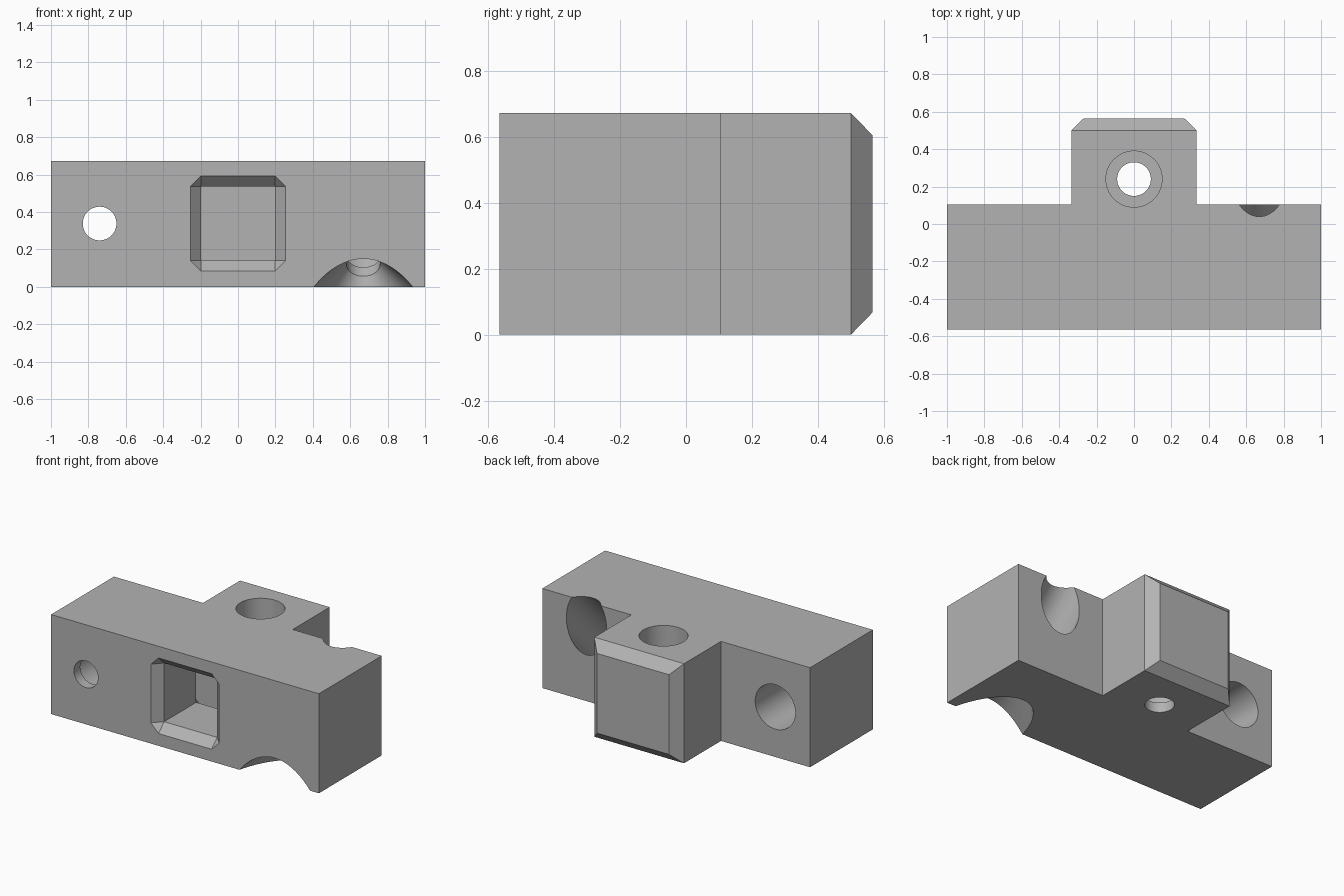
import bpy, bmesh, math
from mathutils import Vector, Matrix

if "Cube" in bpy.data.objects:
    bpy.data.objects.remove(bpy.data.objects["Cube"])

H = 0.672                      # block height
FRONT, BACK = -0.565, 0.105    # main bar depth
LIP = 0.067                    # thin wall left at the narrow end of each hole

grey = bpy.data.materials.new("plain grey")
grey.diffuse_color = (0.45, 0.45, 0.45, 1)
grey.use_nodes = True
grey.node_tree.nodes["Principled BSDF"].inputs["Base Color"].default_value = grey.diffuse_color


def make_object(name, bm):
    bmesh.ops.recalc_face_normals(bm, faces=bm.faces[:])
    mesh = bpy.data.meshes.new(name)
    bm.to_mesh(mesh)
    bm.free()
    mesh.materials.append(grey)
    ob = bpy.data.objects.new(name, mesh)
    bpy.context.collection.objects.link(ob)
    return ob


def loft(name, rings):
    """Skin equal-length rings of points and cap both ends."""
    bm = bmesh.new()
    rows = [[bm.verts.new(p) for p in ring] for ring in rings]
    n = len(rows[0])
    for a, b in zip(rows, rows[1:]):
        for i in range(n):
            j = (i + 1) % n
            bm.faces.new((a[i], a[j], b[j], b[i]))
    bm.faces.new(rows[0])
    bm.faces.new(rows[-1])
    bmesh.ops.remove_doubles(bm, verts=bm.verts[:], dist=1e-5)
    return make_object(name, bm)


def lathe(name, origin, axis, profile, n=72):
    """Turned cutter: profile is (distance along axis, radius)."""
    turn = Matrix.Translation(origin) @ Vector(axis).to_track_quat('Z', 'Y').to_matrix().to_4x4()
    angles = [2 * math.pi * (i + 0.5) / n for i in range(n)]
    return loft(name, [[turn @ Vector((r * math.cos(t), r * math.sin(t), s)) for t in angles]
                       for s, r in profile])


# T-shaped block: bar with a tab at the back
bm = bmesh.new()
outline = [(-1, FRONT), (1, FRONT), (1, BACK), (0.335, BACK), (0.335, 0.5),
           (-0.335, 0.5), (-0.335, BACK), (-1, BACK)]
base = bm.faces.new([bm.verts.new((x, y, 0)) for x, y in outline])
up = bmesh.ops.extrude_face_region(bm, geom=[base])['geom']
bmesh.ops.translate(bm, vec=(0, 0, H), verts=[v for v in up if isinstance(v, bmesh.types.BMVert)])

# chamfered end of the tab
end = next(f for f in bm.faces if all(abs(v.co.y - 0.5) < 1e-5 for v in f.verts))
tip = bmesh.ops.extrude_discrete_faces(bm, faces=[end])['faces'][0]
for v in tip.verts:
    v.co.x -= math.copysign(0.066, v.co.x)
    v.co.z -= math.copysign(0.067, v.co.z - H / 2)
    v.co.y = 0.565
block = make_object("joint_block", bm)


# square socket, flared at the mouth and at the far end
def socket_ring(y, a, b=0.198):
    quarter = [(a, b), (b, a)]
    pts = []
    for sx, sz in ((1, 1), (-1, 1), (-1, -1), (1, -1)):
        corner = [(sx * x, y, 0.338 + sz * z) for x, z in quarter]
        pts += corner if sx * sz > 0 else corner[::-1]
    return pts


socket = loft("socket_cutter", [socket_ring(y, a) for y, a in (
    (FRONT - 0.05, 0.255), (FRONT, 0.255), (FRONT + 0.06, 0.198),
    (-0.163, 0.198), (-0.103, 0.255))])

# stepped bolt holes: through the bar, down the tab, and slanted at the right
bar_hole = lathe("bar_hole_cutter", (-0.74, FRONT, 0.338), (0, 1, 0),
                 [(-0.1, 0.09), (LIP, 0.09), (LIP, 0.15), (0.8, 0.15)])
tab_hole = lathe("tab_hole_cutter", (0, 0.24, 0), (0, 0, 1),
                 [(-0.1, 0.09), (LIP, 0.09), (LIP, 0.15), (0.8, 0.15)])
slant_hole = lathe("slant_hole_cutter", (0.67, -0.30, 0.12), (0, 1, 1),
                   [(-0.45, 0.09 + 0.45 * 0.71), (0, 0.09), (LIP, 0.09),
                    (LIP, 0.15), (1.1, 0.15)])

bpy.context.view_layer.objects.active = block
block.select_set(True)
for cutter in (socket, bar_hole, tab_hole, slant_hole):
    mod = block.modifiers.new(cutter.name, 'BOOLEAN')
    mod.operation = 'DIFFERENCE'
    mod.solver = 'EXACT'
    mod.object = cutter
    bpy.ops.object.modifier_apply(modifier=mod.name)
    bpy.data.objects.remove(cutter)

bpy.ops.object.shade_smooth_by_angle(angle=math.radians(25))
